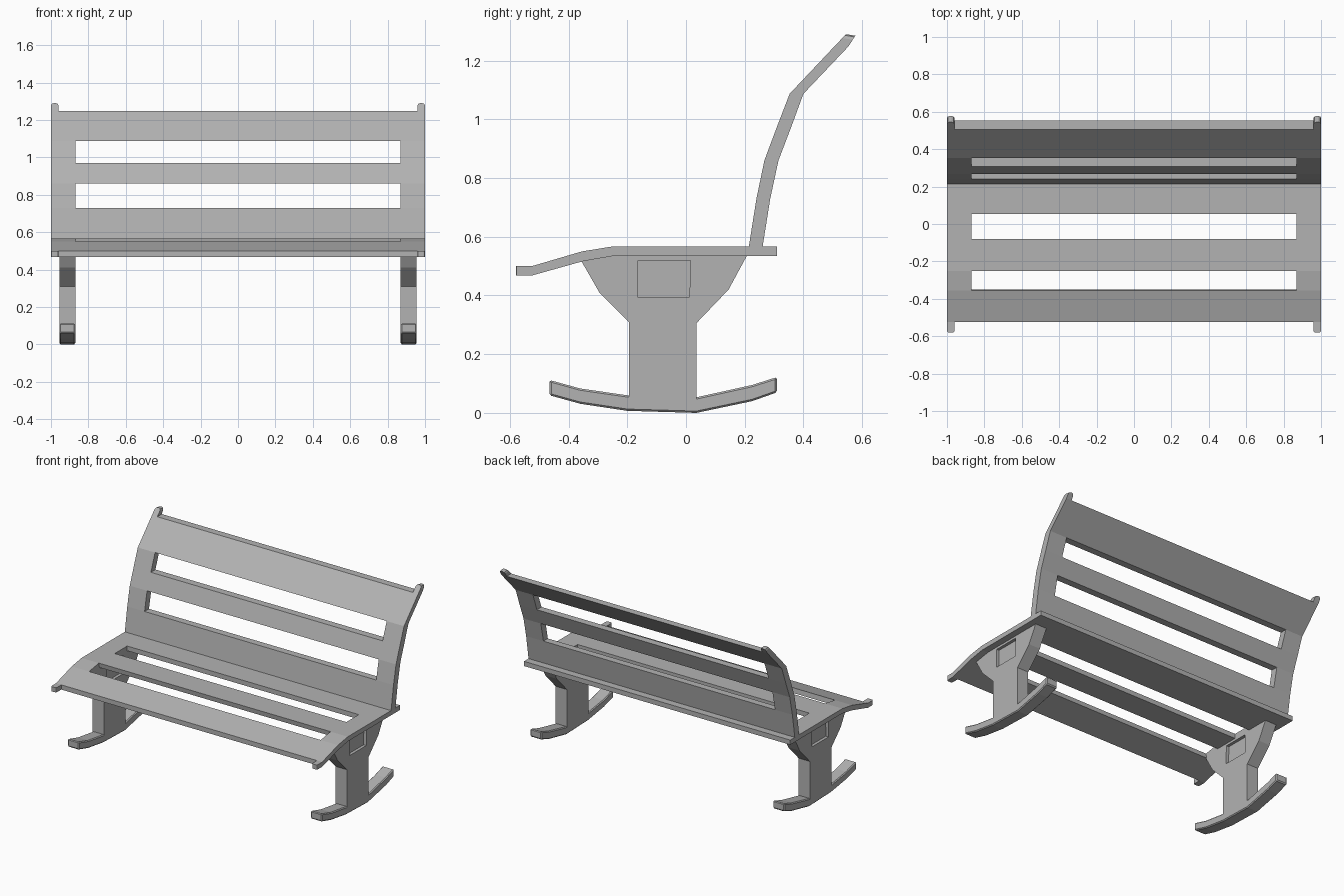
import bpy, bmesh

if "Cube" in bpy.data.objects:
    bpy.data.objects.remove(bpy.data.objects["Cube"])

# mid-grey paint shared by all parts
GREY = bpy.data.materials.new("grey_paint")
GREY.diffuse_color = (0.45, 0.45, 0.45, 1)
GREY.use_nodes = True
GREY.node_tree.nodes["Principled BSDF"].inputs["Base Color"].default_value = GREY.diffuse_color

def add_object(name, bm):
    bmesh.ops.recalc_face_normals(bm, faces=bm.faces)
    me = bpy.data.meshes.new(name)
    bm.to_mesh(me)
    bm.free()
    me.materials.append(GREY)
    ob = bpy.data.objects.new(name, me)
    bpy.context.collection.objects.link(ob)
    return ob

def slab(name, xs, stations, gaps=(), tip=0):
    """Bent sheet along x: stations are (y, z) pairs for both skins, gaps are absent (column, row) cells."""
    bm = bmesh.new()
    cols, rows = len(xs) - 1, len(stations) - 1
    v = {(i, j, k): bm.verts.new((x, *st[k]))
         for i, x in enumerate(xs) for j, st in enumerate(stations) for k in (0, 1)}
    cells = {(i, j) for i in range(cols) for j in range(rows)} - set(gaps)
    for i, j in sorted(cells):
        ring = [(i, j), (i + 1, j), (i + 1, j + 1), (i, j + 1)]
        for k in (0, 1):
            bm.faces.new([v[p + (k,)] for p in ring])
        nbs = [(i, j - 1), (i + 1, j), (i, j + 1), (i - 1, j)]
        for n, nb in enumerate(nbs):
            if nb not in cells:
                a, b = ring[n], ring[(n + 1) % 4]
                bm.faces.new([v[a + (0,)], v[b + (0,)], v[b + (1,)], v[a + (1,)]])
    if tip:
        # clipped corners on the horn ends
        edges = [e for i in range(cols + 1)
                 for e in v[i, rows, 0].link_edges if e.other_vert(v[i, rows, 0]) == v[i, rows, 1]]
        bmesh.ops.bevel(bm, geom=edges, offset=tip, segments=2, profile=0.5, affect='EDGES')
    bmesh.ops.delete(bm, geom=[w for w in bm.verts if not w.link_faces], context='VERTS')
    return add_object(name, bm)

def prism(name, x0, x1, outline):
    bm = bmesh.new()
    f = bm.faces.new([bm.verts.new((x0, y, z)) for y, z in outline])
    r = bmesh.ops.extrude_face_region(bm, geom=[f])
    bmesh.ops.translate(bm, vec=(x1 - x0, 0, 0),
                        verts=[g for g in r['geom'] if isinstance(g, bmesh.types.BMVert)])
    return add_object(name, bm)

def mirror(ob):
    ob.modifiers.new("mirror", 'MIRROR').use_clip = False

XS = [-1, -0.96, -0.87, 0.87, 0.96, 1]

# seat with two slots and front horns (back to front)
seat = [((y, t), (yb, b)) for y, t, yb, b in [
    (0.31, 0.567, 0.31, 0.535), (0.053, 0.567, 0.053, 0.535), (-0.08, 0.567, -0.08, 0.535),
    (-0.25, 0.567, -0.245, 0.535), (-0.355, 0.55, -0.35, 0.517),
    (-0.525, 0.50, -0.525, 0.468), (-0.58, 0.50, -0.58, 0.468)]]
slab("seat", XS, seat, [(2, 1), (2, 3), (1, 5), (2, 5), (3, 5)], tip=0.008)

# backrest with two slots and top horns (bottom to top)
back = [((0.213, 0.56), (0.26, 0.56)), ((0.24, 0.73), (0.287, 0.73)),
        ((0.267, 0.86), (0.315, 0.86)), ((0.308, 0.97), (0.357, 0.97)),
        ((0.353, 1.087), (0.40, 1.087)), ((0.505, 1.248), (0.553, 1.248)),
        ((0.545, 1.29), (0.577, 1.285))]
slab("backrest", XS, back, [(2, 1), (2, 3), (1, 5), (2, 5), (3, 5)], tip=0.015)

# legs flaring up to the seat
leg = prism("leg", 0.87, 0.955, [
    (-0.195, 0.03), (0.035, 0.03), (0.035, 0.305), (0.145, 0.42), (0.21, 0.54),
    (-0.25, 0.54), (-0.357, 0.518), (-0.295, 0.41), (-0.195, 0.31)])

# recessed panels on both leg faces
panel = [(-0.165, 0.395), (0.012, 0.395), (0.015, 0.52), (-0.163, 0.52)]
for side, x0, x1 in (("inner", 0.85, 0.89), ("outer", 0.935, 0.98)):
    cutter = prism(side + "_panel_cutter", x0, x1, panel)
    cutter.hide_render = True
    cutter.display_type = 'WIRE'
    cutter.hide_set(True)
    m = leg.modifiers.new(side + "_panel", 'BOOLEAN')
    m.operation, m.object, m.solver = 'DIFFERENCE', cutter, 'EXACT'
mirror(leg)

# curved rockers with chamfered edges
rocker = [((y, b), (y, t)) for y, b, t in [
    (-0.465, 0.06, 0.112), (-0.36, 0.031, 0.083), (-0.2, 0.007, 0.06),
    (0.035, 0.0, 0.053), (0.225, 0.04, 0.095), (0.31, 0.07, 0.122)]]
rk = slab("rocker", [0.87, 0.955], rocker)
bev = rk.modifiers.new("chamfer", 'BEVEL')
bev.width, bev.segments, bev.limit_method, bev.angle_limit = 0.006, 1, 'ANGLE', 1.0
mirror(rk)
